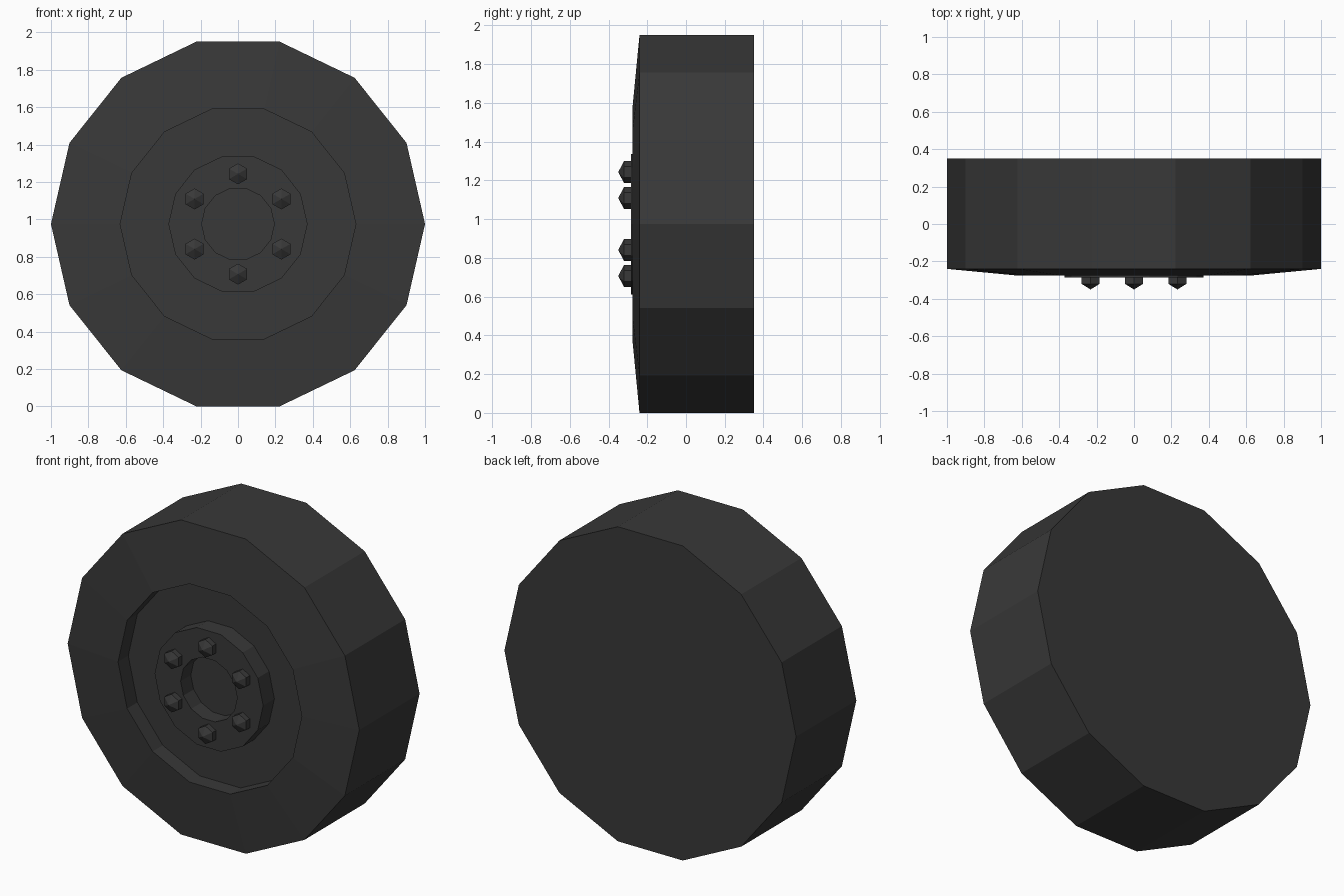
import bpy, bmesh
from math import cos, sin, pi, radians

if "Cube" in bpy.data.objects:
    bpy.data.objects.remove(bpy.data.objects["Cube"])

CZ = sin(3 * 2 * pi / 14)  # axle height: the wheel rests on a flat side

rubber = bpy.data.materials.new("dark_grey")
rubber.diffuse_color = (0.04, 0.04, 0.04, 1)
rubber.use_nodes = True
rubber.node_tree.nodes["Principled BSDF"].inputs["Base Color"].default_value = rubber.diffuse_color


def lathe(name, profile, sides, x=0, z=CZ, start=0):
    """Spin (radius, y) points about an axis along y; radius 0 closes to a point."""
    bm = bmesh.new()
    rings = []
    for r, y in profile:
        if r == 0:
            rings.append([bm.verts.new((x, y, z))] * sides)
        else:
            rings.append([bm.verts.new((x + r * cos(start + 2 * pi * i / sides), y,
                                        z + r * sin(start + 2 * pi * i / sides)))
                          for i in range(sides)])
    for a, b in zip(rings, rings[1:]):
        for i in range(sides):
            j = (i + 1) % sides
            bm.faces.new(dict.fromkeys((a[i], a[j], b[j], b[i])))
    # flat caps on open ends
    for ring in (rings[0], rings[-1]):
        if ring[0] is not ring[1]:
            bm.faces.new(ring)
    bmesh.ops.recalc_face_normals(bm, faces=bm.faces)
    mesh = bpy.data.meshes.new(name)
    bm.to_mesh(mesh)
    bm.free()
    mesh.materials.append(rubber)
    obj = bpy.data.objects.new(name, mesh)
    bpy.context.collection.objects.link(obj)
    return obj


# Tyre, recessed rim, raised hub and sunken centre in one profile
lathe("wheel", [(1, 0.35), (1, -0.24), (0.63, -0.275), (0.63, -0.175),
                (0.372, -0.175), (0.372, -0.285), (0.194, -0.285), (0.194, -0.185)], 14)

# Six hexagonal wheel nuts with pointed caps
for k in range(6):
    a = radians(30 + 60 * k)
    lathe(f"wheel_nut_{k + 1}", [(0.056, -0.28), (0.056, -0.32), (0, -0.35)], 6,
          0.268 * cos(a), CZ + 0.268 * sin(a), radians(30))
